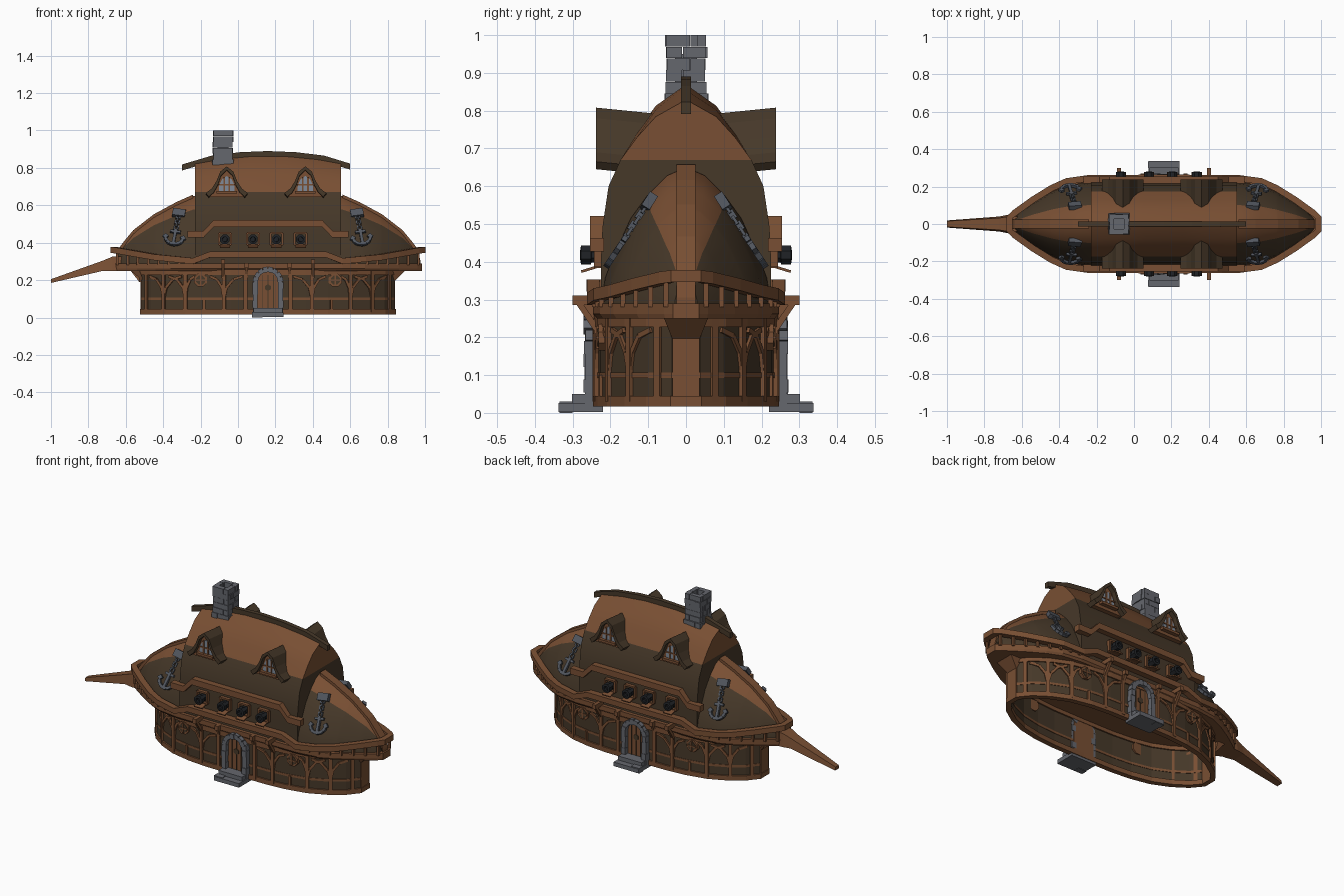
import bpy, bmesh, math, random
from mathutils import Vector as V

if "Cube" in bpy.data.objects:
    bpy.data.objects.remove(bpy.data.objects["Cube"])
random.seed(4)
CX = 0.16                                    # middle of the building along x
COLORS = {"timber": (0.19, 0.078, 0.033), "dark_wood": (0.062, 0.040, 0.022),
          "stone": (0.13, 0.136, 0.155), "iron": (0.085, 0.095, 0.115),
          "black_metal": (0.014, 0.016, 0.019), "glass": (0.22, 0.26, 0.32)}
MATS = {}
for n, c in COLORS.items():
    MATS[n] = bpy.data.materials.new(n)
    MATS[n].diffuse_color = (*c, 1)
PARTS = {}


def add(name, mat, verts, faces):
    """Collect geometry for a part; one object per name."""
    vs, fs, _ = PARTS.setdefault(name, ([], [], mat))
    o = len(vs)
    vs += [tuple(v) for v in verts]
    fs += [[i + o for i in f] for f in faces]


def lerp(tbl, x):
    for (a, p), (b, q) in zip(tbl, tbl[1:]):
        if x <= b:
            return p + (q - p) * max(0, x - a) / (b - a)
    return tbl[-1][1]


def loft(name, mat, rings, closed=False):
    """Skin equal rings; cap the ends unless closed."""
    k, n = len(rings[0]), len(rings)
    fs = [[i * k + j, i * k + (j + 1) % k, (i + 1) % n * k + (j + 1) % k, (i + 1) % n * k + j]
          for i in range(n if closed else n - 1) for j in range(k)]
    if not closed:
        fs += [list(range(k))[::-1], list(range((n - 1) * k, n * k))]
    add(name, mat, [p for r in rings for p in r], fs)


def sweep(name, mat, pts, w, h, closed=False):
    """Rectangular bar along a path, its height kept vertical."""
    pts, n, rings = [V(p) for p in pts], len(pts), []
    for i, p in enumerate(pts):
        a = pts[(i - 1) % n] if closed else pts[max(i - 1, 0)]
        b = pts[(i + 1) % n] if closed else pts[min(i + 1, n - 1)]
        t = b - a
        s = V((-t.y, t.x, 0)).normalized() * w / 2
        z = V((0, 0, h / 2))
        rings.append([p - s - z, p + s - z, p + s + z, p - s + z])
    loft(name, mat, rings, closed)


def beam(name, mat, a, b, w, d, out=(0, 1, 0)):
    """Straight bar from a to b: w across, d along the outward direction."""
    a, b, out = V(a), V(b), V(out)
    s = (b - a).cross(out).normalized()
    o = s.cross(b - a).normalized() * d / 2
    s = s * w / 2
    loft(name, mat, [[p - s - o, p + s - o, p + s + o, p - s + o] for p in (a, b)])


def box(name, mat, x0, x1, y0, y1, z0, z1):
    loft(name, mat, [[(x0, y0, z), (x1, y0, z), (x1, y1, z), (x0, y1, z)] for z in (z0, z1)])


def prism(name, mat, prof, y0, y1):
    loft(name, mat, [[(x, y, z) for x, z in prof] for y in (y0, y1)])


def disc(cx, cz, r, n=8):
    return [(cx + r * math.cos((i + .5) * math.tau / n), cz + r * math.sin((i + .5) * math.tau / n)) for i in range(n)]


# Half widths by distance u from the middle
WALL = [(0, .232), (.2, .23), (.32, .22), (.44, .195), (.54, .15), (.62, .095), (.67, .035)]
RIM = [(0, .247), (.4, .245), (.52, .228), (.6, .192), (.7, .13), (.8, .058), (.825, .035)]
HULL = [(0, .228), (.4, .225), (.52, .207), (.6, .172), (.7, .112), (.77, .06), (.8, .03)]
RIDGE = [(0, .66), (.4, .65), (.49, .61), (.61, .545), (.72, .46), (.77, .40), (.8, .36)]
RAIL = [(0, .337), (.31, .337), (.4, .302), (.6, .322), (.825, .362)]
BAND = [(0, .503), (.29, .503), (.345, .445), (.43, .445)]


def us(tbl):
    return sorted({s * u for u, _ in tbl for s in (-1, 1)})


def outline(tbl, grow=0):
    r = [(CX + u, lerp(tbl, abs(u)) + grow) for u in us(tbl)]
    return r + [(x, -y) for x, y in r[::-1]]


# Lower walls: open shell with sills
wall = outline(WALL)
sweep("lower_wall", "dark_wood", [(x, y, .14) for x, y in wall], .012, .24, True)
sweep("bottom_sill", "timber", [(x, y, .031) for x, y in wall], .03, .028, True)
sweep("mid_sill", "timber", [(x, y, .1) for x, y in wall], .017, .014, True)
sweep("top_sill", "timber", [(x, y, .243) for x, y in wall], .028, .03, True)

# Deck slab and stepped rail
rim = outline(RIM)
loft("deck", "timber", [[(x, y * .96, .25) for x, y in rim], [(x, y, .262) for x, y in rim],
                        [(x, y, .29) for x, y in rim]])
ru = sorted(set(us(RIM) + us(RAIL)))
rail = [(CX + u, lerp(RIM, abs(u)), lerp(RAIL, abs(u))) for u in ru]
sweep("deck_rail", "timber", rail + [(x, -y, z) for x, y, z in rail[::-1]], .034, .032, True)

for s in (-1, 1):
    # Balusters
    for i in range(8):
        for m in (-1, 1):
            u = .42 + i * .055
            y = s * lerp(RIM, u)
            beam("balusters", "timber", (CX + m * u, y, .28), (CX + m * u, y, lerp(RAIL, u)), .013, .013)
    # Timber framing: posts, curved braces and diagonals
    for m in (-1, 1):
        def wp(u, z):
            return V((CX + m * u, s * (lerp(WALL, u) + .006), z))

        def slope(u):
            return V((m * (lerp(WALL, u - .02) - lerp(WALL, u + .02)), s * .04, 0))
        for u in (.12, .235, .44, .555, .645):
            beam("wall_posts", "timber", wp(u, .03), wp(u, .25), .02, .022, slope(u))
        for u0, u1 in ((.235, .135), (.235, .31), (.44, .39), (.44, .53), (.555, .46), (.555, .63)):
            pts = [(u0 + (u1 - u0) * (1 - math.cos(t * math.pi / 6)), .1 + .12 * math.sin(t * math.pi / 6)) for t in range(4)]
            for (a, za), (b, zb) in zip(pts, pts[1:]):
                beam("curved_braces", "timber", wp(a, za), wp(b, zb), .014, .018, slope((a + b) / 2))
        beam("lower_braces", "timber", wp(.34, .03), wp(.34, .1), .014, .018, slope(.34))
        # Octagonal windows
        x, y = CX + m * .36, s * lerp(WALL, .36)
        prism("round_window_frame", "timber", disc(x, .2, .038), y - s * .01, y + s * .02)
        prism("round_window_pane", "dark_wood", disc(x, .2, .026), y, y + s * .023)
        beam("round_window_bars", "timber", (x, y + s * .023, .17), (x, y + s * .023, .23), .008, .008)
        beam("round_window_bars", "timber", (x - .03, y + s * .023, .2), (x + .03, y + s * .023, .2), .008, .008)
        # Supporting beam ends
        for u, end, z in ((.24, .3, .298), (.115, .27, .278)):
            x = CX + m * u
            box("beam_ends", "timber", x - .011, x + .011, s * .2, s * end, z - .013, z + .013)
            beam("beam_brackets", "timber", (x, s * .232, .215), (x, s * (end - .012), z), .016, .016, (0, s, -1))
    # Cannon gallery trim
    bu = us(BAND)
    sweep("gallery_trim", "timber", [(CX + u, s * .235, lerp(BAND, abs(u))) for u in bu], .037, .036)
    box("gallery_shelf", "timber", CX - .31, CX + .31, s * .2, s * .25, .325, .353)
    # Cannons with square ports
    for x in (-.07, .08, .205, .335):
        for a, b in (((-1, -1), (1, -1)), ((1, -1), (1, 1)), ((1, 1), (-1, 1)), ((-1, 1), (-1, -1))):
            beam("cannon_ports", "timber", (x + a[0] * .032, s * .232, .42 + a[1] * .032),
                 (x + b[0] * .032, s * .232, .42 + b[1] * .032), .01, .022)
        beam("port_lids", "timber", (x, s * .235, .387), (x, s * .277, .374), .055, .007, (0, 0, 1))
        rings = [[(px, s * y, pz) for px, pz in disc(x, .418, r)]
                 for y, r in ((.2, .025), (.25, .021), (.252, .027), (.278, .027), (.28, .014), (.262, .013))]
        loft("cannons", "black_metal", rings)
    # Stone door arch, door and steps
    arch = [(-.068, .02 + .034 * i) for i in range(6)]
    arch += [(-.068 * math.cos(i * math.pi / 8), .19 + .068 * math.sin(i * math.pi / 8)) for i in range(1, 8)]
    arch += [(.068, .19 - .034 * i) for i in range(6)]
    for a, b in zip(arch, arch[1:]):
        beam("door_arch", "stone", (CX + a[0], s * .245, a[1]), (CX + b[0], s * .245, b[1]),
             .024 + random.uniform(0, .007), .045 + random.uniform(-.003, .009))
    prism("door", "timber", [(CX + x, z) for x, z in arch], s * .22, s * .242)
    for x in (-.03, 0, .03):
        box("door_gaps", "dark_wood", CX + x - .002, CX + x + .002, s * .24, s * .245, .05, .23)
    prism("door_hatch", "dark_wood", disc(CX, .16, .018, 6), s * .24, s * .247)
    box("steps", "stone", CX - .083, CX + .083, s * .22, s * .338, .002, .026)
    box("steps", "stone", CX - .078, CX + .078, s * .22, s * .302, .026, .05)
    box("steps", "stone", CX - .085, CX - .03, s * .3, s * .335, 0, .03)
    # Dormers with flared roofs
    for x in (-.06, .36):
        half = [(-.112, .665), (-.08, .69), (-.055, .73), (-.035, .78), (0, .808)]
        top = half + [(-a, z) for a, z in half[-2::-1]]
        low = [(a * .86, z - .02) for a, z in top[::-1]]
        prof = top + low
        loft("dormer_roofs", "dark_wood", [[(x + a, s * y, z + (y - .238) * .1) for a, z in prof] for y in (.05, .238)])
        prism("dormer_gables", "timber", [(x + a * .86, z - .02) for a, z in top], s * .06, s * .212)
        pane = [(-.042, .675), (.042, .675), (.04, .71), (.025, .74), (0, .757), (-.025, .74), (-.04, .71)]
        prism("dormer_windows", "glass", [(x + a, z) for a, z in pane], s * .2, s * .217)
        for a in (-.014, .014):
            beam("window_bars", "timber", (x + a, s * .217, .675), (x + a, s * .217, .75), .009, .01)
        beam("window_bars", "timber", (x - .045, s * .217, .71), (x + .045, s * .217, .71), .007, .01)
        beam("window_bars", "timber", (x - .055, s * .22, .67), (x + .055, s * .22, .67), .014, .03)
    # Anchors hanging on chains
    for m in (-1, 1):
        A, B = V((CX + m * .475, s * .09, .56)), V((CX + m * .508, s * .205, .385))
        d = (B - A).normalized()
        n = V((0, s * .84, .54))
        e = d.cross(n).normalized()

        def P(a, t, h=.006):
            return A.lerp(B, t) + e * a + n * h
        beam("anchor_plates", "iron", P(-.034, .03), P(.034, .03), .042, .025, n)
        for i in range(5):
            t = .1 + i * .085
            if i % 2:
                beam("chains", "iron", P(0, t - .02), P(0, t + .1), .008, .02, n)
            else:
                for a in (-.01, .01):
                    beam("chains", "iron", P(a, t - .02), P(a, t + .1), .008, .008, n)
        beam("anchors", "iron", P(0, .52), P(0, 1), .016, .016, n)
        beam("anchors", "iron", P(-.028, .6), P(.028, .6), .014, .014, n)
        arc = [(.05 * math.sin(k * .4), .74 + .24 * math.cos(k * .4)) for k in range(-3, 4)]
        for a, b in zip(arc, arc[1:]):
            beam("anchors", "iron", P(*a), P(*b), .016, .016, n)
        for k in (-1, 1):
            beam("anchors", "iron", P(k * .038, .8), P(k * .056, .74), .024, .014, n)

# Upturned hull ends, light towards the keel
SEC = [(1, 0), (.95, .2), (.85, .36), (.65, .63), (.45, .8), (.22, .94), (0, 1)]
SEC += [(-a, b) for a, b in SEC[-2::-1]]
loft("hull", "dark_wood", [[(CX + u, a * lerp(HULL, abs(u)), .285 + b * (lerp(RIDGE, abs(u)) - .285))
                            for a, b in SEC] for u in sorted(set(us(HULL) + us(RIDGE)))])
for m in (-1, 1):
    sweep("keel", "timber", [(CX + m * u, 0, z - .008) for u, z in RIDGE[1:]] + [(CX + m * .815, 0, .29)], .05, .03)
    x = CX + m * .668
    box("end_posts", "timber", x - .012, x + .012, -.036, .036, .018, .26)
    loft("post_brackets", "timber", [[(x - .02, -w, z), (x + e, -w, z), (x + e, w, z), (x - .02, w, z)]
                                     for z, w, e in ((.19, .034, .005), (.255, .06, m * .07))])

# Main roof, light above and dark below
ROOF = [(.226, .285), (.224, .45), (.22, .5), (.205, .6), (.173, .67), (.13, .745), (.08, .815), (0, .872)]
ROOF += [(-a, z) for a, z in ROOF[-2::-1]]
loft("main_roof", "dark_wood", [[(CX + u, y, z - .28 * u * u * max(0, (z - .67) / .2)) for y, z in ROOF]
                                for u in (-.39, -.25, -.1, .1, .25, .39)])
sweep("ridge_beam", "dark_wood", [(CX + u, 0, .874 - .27 * u * u - (.015 if abs(u) > .4 else 0))
                                  for u in (-.46, -.3, -.15, 0, .15, .3, .44)], .026, .032)
# Bowsprit
loft("bowsprit", "timber", [[(x, -w, a), (x, w, a), (x, w * .8, b), (x, -w * .8, b)] for x, w, a, b in
                            ((-.5, .05, .25, .33), (-.67, .05, .25, .326), (-.72, .04, .25, .305), (-1, .019, .185, .205))])
# Chimney of rough stone courses around a flue
for i in range(6):
    z, g = .815 + i * .031, .05 + random.uniform(-.002, .004) + (.006 if i < 1 else 0)
    k = .02 * (1 if i % 2 else -1)
    for s in (-1, 1):
        j = [random.uniform(0, .005) for _ in range(4)]
        box("chimney", "stone", -.08 - g, -.08 + k, s * .026, s * (g + j[0]), z, z + .03)
        box("chimney", "stone", -.08 + k + .002, -.08 + g, s * .026, s * (g + j[1]), z, z + .03)
        box("chimney", "stone", -.08 + s * .026, -.08 + s * (g + j[2]), -.03, k * .5, z, z + .03)
        box("chimney", "stone", -.08 + s * .026, -.08 + s * (g + j[3]), k * .5 + .002, .03, z, z + .03)
box("chimney_flue", "stone", -.109, -.051, -.029, .029, .8, .95)

# Make the objects
for name, (vs, fs, mat) in PARTS.items():
    me = bpy.data.meshes.new(name)
    me.from_pydata(vs, [], fs)
    me.materials.append(MATS[mat])
    bm = bmesh.new()
    bm.from_mesh(me)
    if name == "main_roof":                  # split the end caps at the colour line
        bmesh.ops.bisect_plane(bm, geom=bm.verts[:] + bm.edges[:] + bm.faces[:],
                               plane_co=(0, 0, .67), plane_no=(0, 0, 1))
    bmesh.ops.recalc_face_normals(bm, faces=bm.faces)
    bm.to_mesh(me)
    bm.free()
    ob = bpy.data.objects.new(name, me)
    bpy.context.collection.objects.link(ob)
    if name in ("main_roof", "hull"):
        me.materials.append(MATS["timber"])
        for p in me.polygons:
            c = p.center
            u = abs(c.x - CX)
            lit = c.z > .67 if name == "main_roof" else c.z > .285 + .78 * (lerp(RIDGE, u) - .285)
            p.material_index = int(lit)
        bpy.context.view_layer.objects.active = ob
        ob.select_set(True)
        bpy.ops.object.shade_smooth_by_angle(angle=math.radians(25))
        ob.select_set(False)

for m in bpy.data.materials:
    if m.users and not m.is_grease_pencil:
        m.use_nodes = True
        m.node_tree.nodes["Principled BSDF"].inputs["Base Color"].default_value = m.diffuse_color
